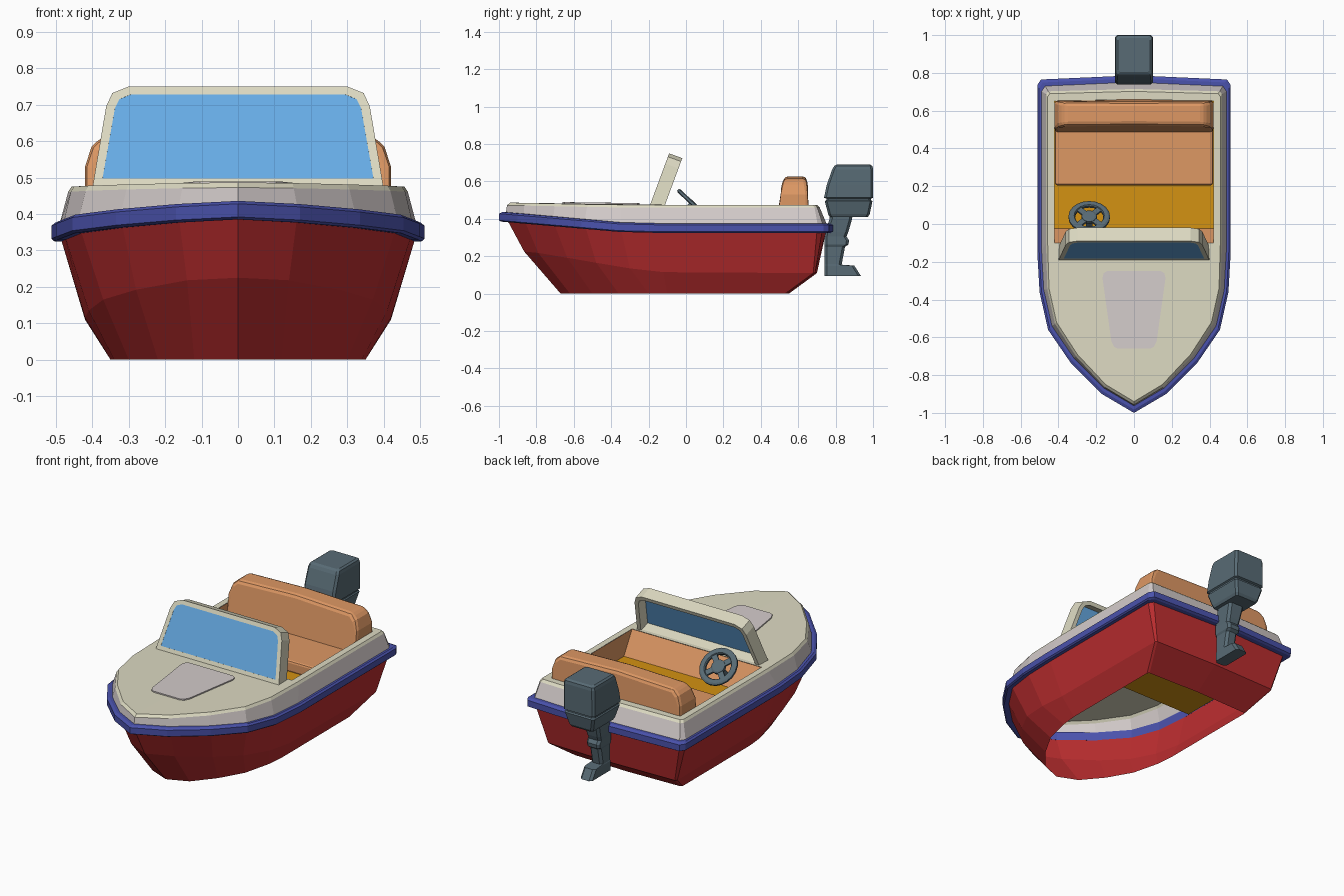
import bpy, bmesh, math
from mathutils import Vector, Matrix

if "Cube" in bpy.data.objects:
    bpy.data.objects.remove(bpy.data.objects["Cube"])


def material(name, r, g, b):
    m = bpy.data.materials.new(name)
    lin = [((c / 255 + 0.055) / 1.055) ** 2.4 if c > 10 else c / 3294 for c in (r, g, b)]
    m.diffuse_color = (*lin, 1)
    m.use_nodes = True
    m.node_tree.nodes["Principled BSDF"].inputs["Base Color"].default_value = m.diffuse_color
    return m


RED = material("hull red", 190, 46, 48)
BLUE = material("rail blue", 74, 82, 172)
WHITE = material("pale grey", 212, 204, 203)
BEIGE = material("deck beige", 221, 218, 194)
ORANGE = material("seat orange", 222, 152, 100)
GOLD = material("floor gold", 212, 146, 18)
GLASS = material("glass blue", 103, 172, 230)
SLATE = material("motor slate", 88, 107, 117)


def make(name, verts, faces, mats, idx=None, bevel=0):
    me = bpy.data.meshes.new(name)
    me.from_pydata([tuple(v) for v in verts], [], faces)
    for m in mats:
        me.materials.append(m)
    if idx:
        for p, i in zip(me.polygons, idx):
            p.material_index = i
    bm = bmesh.new()
    bm.from_mesh(me)
    bmesh.ops.recalc_face_normals(bm, faces=bm.faces)
    bm.to_mesh(me)
    bm.free()
    ob = bpy.data.objects.new(name, me)
    bpy.context.collection.objects.link(ob)
    if bevel:
        mod = ob.modifiers.new("bevel", 'BEVEL')
        mod.width, mod.segments, mod.limit_method = bevel, 2, 'ANGLE'
        mod.angle_limit = math.radians(40)
    return ob


def mirror(half):
    """Close a half outline whose first and last points lie on x = 0."""
    return list(half) + [(-p[0], *p[1:]) for p in reversed(half[1:-1])]


def strips(rings, closed=False):
    n, k = len(rings[0]), len(rings)
    return [(a * n + i, a * n + (i + 1) % n, (a + 1) % k * n + (i + 1) % n, (a + 1) % k * n + i)
            for a in range(k if closed else k - 1) for i in range(n)]


def loft(name, rings, mat, caps=True, closed=False, bevel=0):
    n, k = len(rings[0]), len(rings)
    faces = strips(rings, closed)
    if caps and not closed:
        faces += [tuple(range(n)), tuple(range((k - 1) * n, k * n))]
    return make(name, [p for r in rings for p in r], faces, [mat], bevel=bevel)


def box(name, x0, x1, y0, y1, z0, z1, mat, bevel=0):
    ring = lambda z: [(x0, y0, z), (x1, y0, z), (x1, y1, z), (x0, y1, z)]
    return loft(name, [ring(z0), ring(z1)], mat, bevel=bevel)


# Shared plan outline of the rail
OUT = [(0, -1.0), (.17, -.90), (.335, -.735), (.455, -.56), (.5, -.36), (.512, -.15),
       (.512, .735), (.492, .765), (0, .787)]


def rail_z(y):
    return .351 + .06 * max(0, (-.3 - y) / .7)


def deck_z(y):
    return .475 + .012 * max(0, (-.4 - y) / .55)


def plan(s, dz):
    return mirror([(x * s, -.1 + (y + .1) * (s + .1) / 1.1 if y > 0 else -.1 + (y + .1) * s,
                    rail_z(y) + dz) for x, y in OUT])


# Hull sides, open underneath
chine = mirror([(0, -.865, .225), (.14, -.79, .218), (.28, -.635, .192), (.37, -.48, .165),
                (.41, -.3, .135), (.42, -.12, .115), (.42, .68, .11), (.41, .69, .11), (0, .70, .11)])
base = mirror([(0, -.67, 0), (.12, -.62, 0), (.22, -.5, 0), (.3, -.36, 0), (.34, -.2, 0),
               (.35, -.1, 0), (.35, .53, 0), (.34, .54, 0), (0, .55, 0)])
loft("hull", [base, chine, plan(.955, -.01)], RED, caps=False)

# Rubbing rail
loft("rail", [plan(.985, -.026), plan(1, -.019), plan(1, .017), plan(.98, .025),
              plan(.945, .025), plan(.945, -.026)], BLUE, closed=True)

# Gunwale and deck with the cockpit opening
DECK = [(0, -.94), (.15, -.85), (.30, -.69), (.41, -.52), (.45, -.34), (.457, -.1),
        (.457, .675), (.445, .69), (0, .702)]
edge = mirror([(x * 1.02, y * 1.018, deck_z(y) - .014) for x, y in DECK])
top = mirror([(x, y, deck_z(y)) for x, y in DECK])
rings = [plan(.96, .015), edge, top]
n = len(top)
hole = [(0, -.1), (.42, -.1), (.42, .65), (0, .66), (-.42, .65), (-.42, -.1)]
verts = [p for r in rings for p in r] + [(x, y, .475) for x, y in hole]
T = lambda i: 2 * n + i % n
H = lambda i: 3 * n + i
faces = strips(rings)
faces += [tuple(T(i) for i in range(6)) + (H(1), H(0)),
          tuple(T(-i) for i in range(6)) + (H(5), H(0)),
          (T(5), T(6), H(2), H(1)), (T(-5), T(-6), H(4), H(5)),
          (T(6), T(7), T(8), H(3), H(2)), (T(-6), T(-7), T(8), H(3), H(4))]
make("deck", verts, faces, [WHITE, BEIGE], [0 if i < n else 1 for i in range(len(faces))])

# Cockpit lining with sloped dash, then floor
lining_top = [(x, y, .474) for x, y in hole]
lining_low = [(x, y + (.08 if y < 0 else 0), .335) for x, y in hole]
loft("cockpit_lining", [lining_top, lining_low], ORANGE, caps=False)
box("cockpit_floor", -.42, .42, -.03, .65, .27, .343, GOLD)

# Bench seat and backrest
box("seat", -.418, .418, .205, .6, .343, .41, ORANGE, bevel=.012)
back = mirror([(0, .38), (.42, .38), (.42, .53), (.402, .585), (.37, .615), (0, .627)])
loft("backrest", [[(x, .482 + max(0, z - .475) * .28, z) for x, z in back],
                  [(x, .66 - max(0, z - .52) * .15, z) for x, z in back]], ORANGE, bevel=.02)


# Windscreen frame and glass, leaning back
def lean(outline, d):
    return [(x, -.192 + (z - .475) * .37 + .94 * d, z - .34 * d) for x, z in outline]


outer = mirror([(0, .47), (.4, .47), (.362, .695), (.345, .732), (.3, .75), (0, .75)])
inner = mirror([(0, .497), (.372, .497), (.338, .69), (.326, .715), (.295, .728), (0, .728)])
loft("windscreen_frame", [lean(outer, 0), lean(outer, .075), lean(inner, .075), lean(inner, 0)],
     BEIGE, closed=True)
loft("windscreen_glass", [lean(inner, .001), lean(inner, .009)], GLASS)

# Foredeck hatch
hatch = mirror([(0, -.66), (.085, -.66), (.105, -.65), (.12, -.62), (.167, -.285),
                (.16, -.26), (.14, -.248), (0, -.248)])
loft("deck_hatch", [[(x, y, deck_z(y) + d) for x, y in hatch] for d in (-.004, .009)], WHITE)

# Steering wheel: flat rim, hub, four spokes and column
tilt = Matrix.Translation((-.237, .037, .48)) @ Matrix.Rotation(math.radians(-43), 4, 'X')


def circle(r, z, k=20):
    return [tilt @ Vector((r * math.cos(2 * math.pi * i / k), r * math.sin(2 * math.pi * i / k), z))
            for i in range(k)]


loft("wheel_rim", [circle(.11, -.006), circle(.11, .006), circle(.1, .011), circle(.08, .011),
                   circle(.075, .004), circle(.075, -.008), circle(.1, -.011)], SLATE, closed=True)
loft("wheel_hub", [circle(.04, -.01), circle(.04, .008), circle(.03, .012)], SLATE)
loft("wheel_column", [circle(.018, -.13), circle(.018, 0)], SLATE)
for i in range(4):
    spoke = box("wheel_spoke", .03, .085, -.016, .016, -.006, .006, SLATE)
    spoke.matrix_world = tilt @ Matrix.Rotation(math.radians(45 + 90 * i), 4, 'Z')


# Outboard motor: chamfered rectangular sections (z, y front, y back, half width)
def sections(rows, c):
    return [mirror([(0, a, z), (w - c, a, z), (w, a + c, z), (w, b - c, z), (w - c, b, z), (0, b, z)])
            for z, a, b, w in rows]


loft("motor_cowl", sections([
    (.41, .768, .972, .072), (.425, .76, .982, .08), (.495, .742, .997, .098), (.5, .75, .988, .092),
    (.508, .75, .988, .092), (.513, .738, 1.0, .101), (.58, .752, 1.0, .101),
    (.665, .782, 1.0, .1), (.682, .792, .997, .096), (.69, .805, .985, .085)], .012), SLATE)
loft("motor_leg", sections([
    (.095, .74, .935, .038), (.15, .74, .90, .038), (.155, .74, .832, .036), (.25, .74, .85, .036),
    (.262, .74, .868, .042), (.285, .74, .872, .042), (.305, .74, .858, .042),
    (.33, .745, .868, .045), (.40, .768, .888, .05), (.415, .768, .89, .05)], .014), SLATE)
